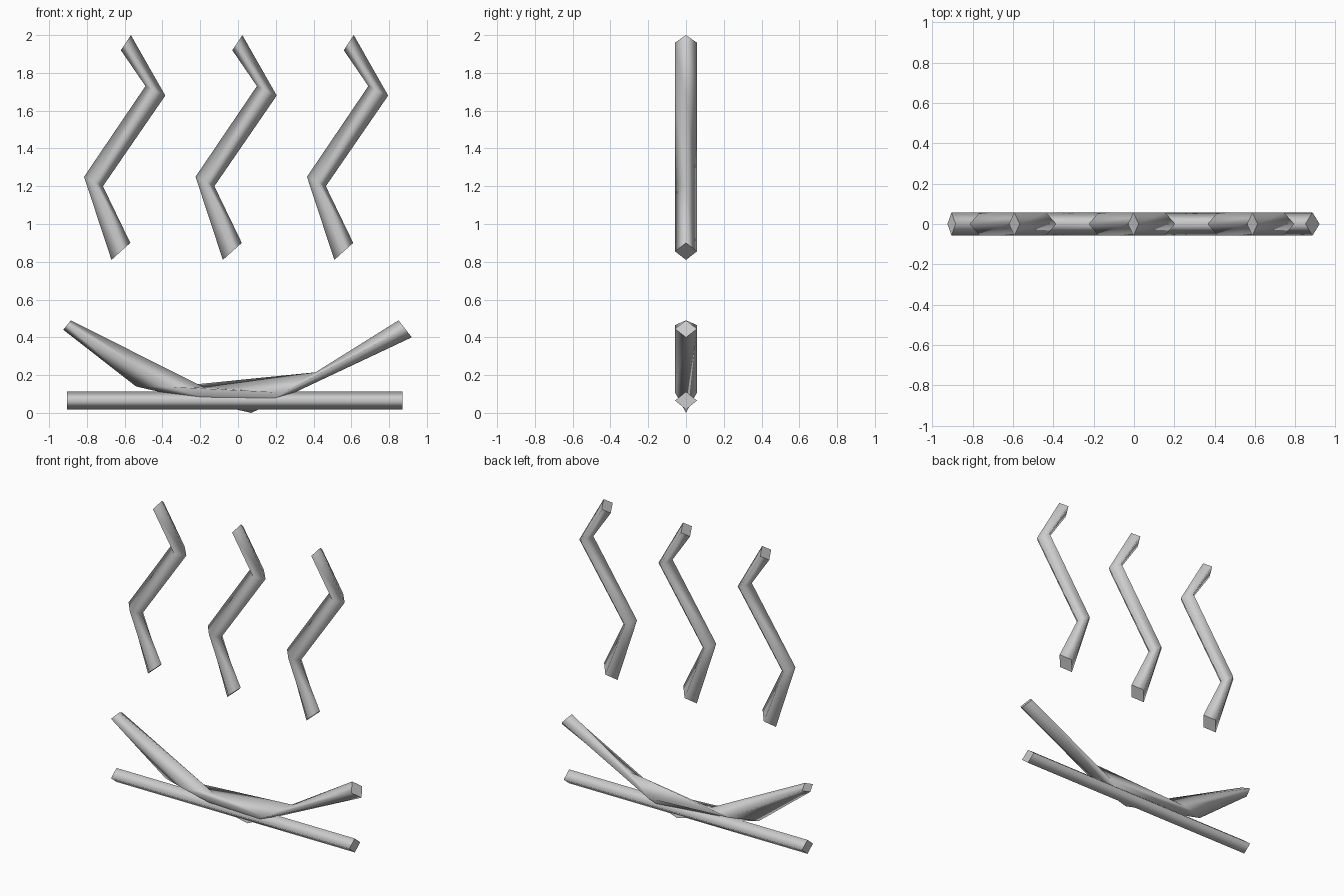
import bpy
import bmesh
from mathutils import Vector

cube = bpy.data.objects.get("Cube")
if cube:
    bpy.data.objects.remove(cube, do_unlink=True)

HALF_DEPTH = 0.058

grey = bpy.data.materials.new("plain_grey")
grey.use_nodes = True
colour = (0.6, 0.6, 0.6, 1)
grey.diffuse_color = colour
grey.node_tree.nodes["Principled BSDF"].inputs["Base Color"].default_value = colour


def diamond_tube(name, first_edge, second_edge, shift=0.0):
    """Four-sided tube between two ridge lines, given as (x, z) points."""
    bm = bmesh.new()
    rings = []
    for a, b in zip(first_edge, second_edge):
        p = Vector((a[0] + shift, 0, a[1]))
        q = Vector((b[0] + shift, 0, b[1]))
        side = Vector((0, HALF_DEPTH, 0))
        mid = (p + q) / 2
        rings.append([bm.verts.new(c) for c in (p, mid - side, q, mid + side)])
    # Smooth sides
    for r, s in zip(rings, rings[1:]):
        for i in range(4):
            j = (i + 1) % 4
            bm.faces.new((r[i], r[j], s[j], s[i])).smooth = True
    # Flat ends with crisp rims
    for ring in (rings[0], rings[-1]):
        cap = bm.faces.new(ring)
        for edge in cap.edges:
            edge.smooth = False
    bmesh.ops.recalc_face_normals(bm, faces=bm.faces)
    mesh = bpy.data.meshes.new(name)
    bm.to_mesh(mesh)
    bm.free()
    mesh.materials.append(grey)
    obj = bpy.data.objects.new(name, mesh)
    bpy.context.collection.objects.link(obj)
    return obj


# Three zigzag wisps side by side
wisp_left = [(-0.62, 1.92), (-0.49, 1.73), (-0.815, 1.25), (-0.67, 0.81)]
wisp_right = [(-0.567, 2.0), (-0.385, 1.68), (-0.715, 1.20), (-0.57, 0.90)]
for n, place in enumerate(("right", "middle", "left")):
    diamond_tube("wisp_" + place, wisp_left, wisp_right, n * 0.59)

# Bent bowl-like strip, with its lower ridge set off from the upper one
diamond_tube("curved_strip",
             [(-0.885, 0.49), (-0.18, 0.135), (0.41, 0.215), (0.85, 0.49)],
             [(-0.925, 0.44), (-0.54, 0.14), (0.07, 0.0), (0.92, 0.40)])

# Straight bar along the base
diamond_tube("base_bar",
             [(-0.905, 0.112), (0.87, 0.112)],
             [(-0.905, 0.018), (0.87, 0.018)])
